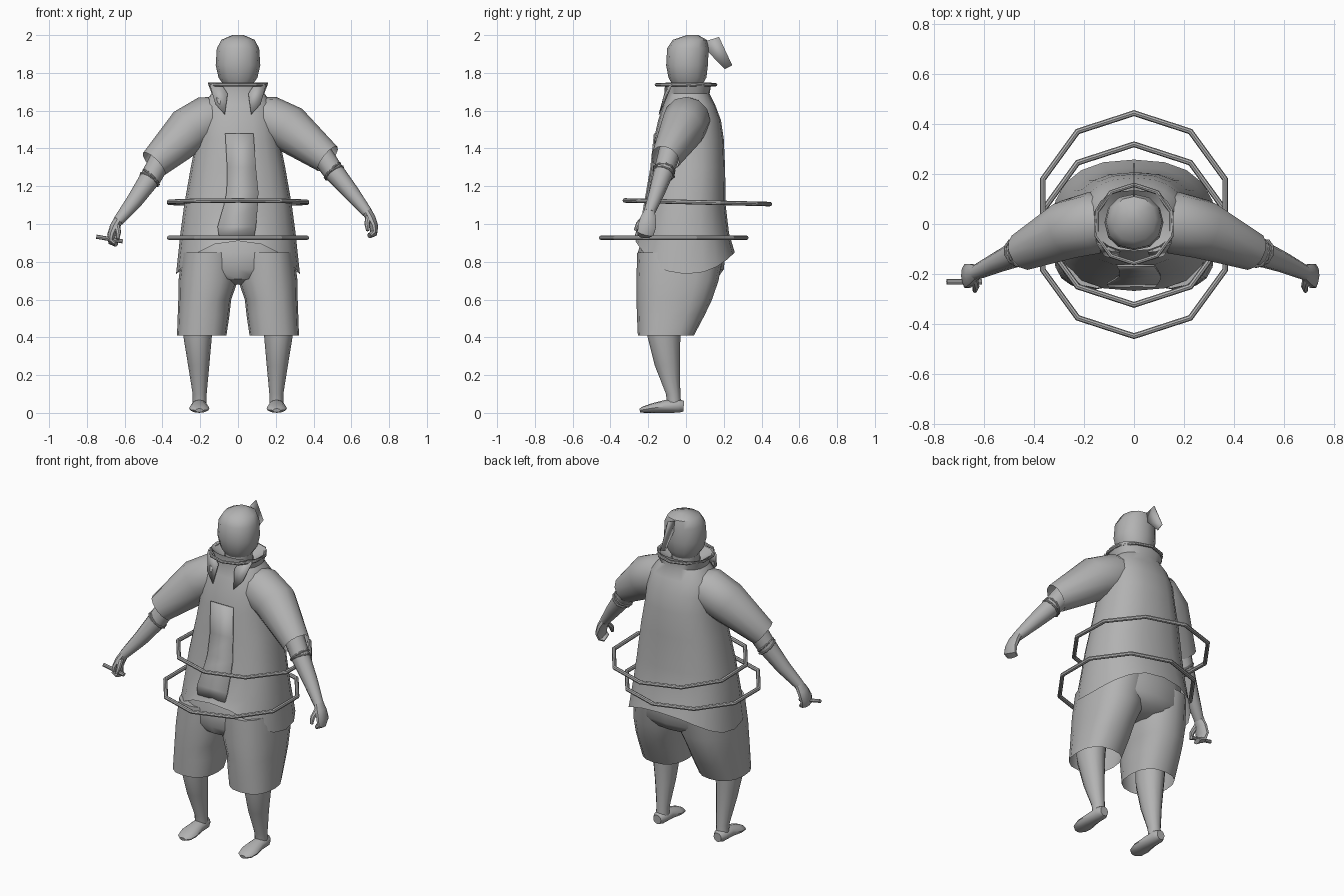
import bpy, bmesh, math
from mathutils import Vector, Matrix

cube = bpy.data.objects.get("Cube")
if cube:
    bpy.data.objects.remove(cube, do_unlink=True)

GREY = bpy.data.materials.new("plain grey")
GREY.use_nodes = True
GREY.diffuse_color = (0.45, 0.45, 0.45, 1)
GREY.node_tree.nodes["Principled BSDF"].inputs["Base Color"].default_value = (0.45, 0.45, 0.45, 1)


def finish(obj, angle=40):
    if not obj.data.materials:
        obj.data.materials.append(GREY)
    bpy.ops.object.select_all(action='DESELECT')
    obj.select_set(True)
    bpy.context.view_layer.objects.active = obj
    bpy.ops.object.shade_smooth_by_angle(angle=math.radians(angle))
    return obj


def from_bmesh(name, bm):
    bmesh.ops.recalc_face_normals(bm, faces=bm.faces)
    mesh = bpy.data.meshes.new(name)
    bm.to_mesh(mesh)
    bm.free()
    obj = bpy.data.objects.new(name, mesh)
    bpy.context.collection.objects.link(obj)
    return finish(obj)


def skin(name, rings, cap_start=True, cap_end=True):
    """Bridge a list of equal point rings."""
    bm = bmesh.new()
    loops = [[bm.verts.new(p) for p in ring] for ring in rings]
    n = len(loops[0])
    for a, b in zip(loops, loops[1:]):
        for i in range(n):
            j = (i + 1) % n
            bm.faces.new((a[i], a[j], b[j], b[i]))
    if cap_start:
        bm.faces.new(loops[0])
    if cap_end:
        bm.faces.new(loops[-1])
    return from_bmesh(name, bm)


def circle(n, p=2.0):
    """Unit superellipse; a higher p is squarer."""
    def f(v):
        return math.copysign(abs(v) ** (2 / p), v) if abs(v) > 1e-6 else 0.0
    return [(f(math.cos(t)), f(math.sin(t))) for t in (2 * math.pi * i / n for i in range(n))]


def level(z, rx, front, back, n=16, p=2.3, x=0):
    """Horizontal ring from half width and front and back limits."""
    cy, ry = (front + back) / 2, (back - front) / 2
    return [Vector((x + rx * c, cy + ry * s, z)) for c, s in circle(n, p)]


def tube(name, pts, ref=(0, 1, 0), n=10, cap_start=True, cap_end=True):
    """Sweep an ellipse along points given as x, y, z, across radius, ref radius."""
    centres = [Vector(p[:3]) for p in pts]
    rings = []
    for i, p in enumerate(pts):
        d = (centres[min(i + 1, len(pts) - 1)] - centres[max(i - 1, 0)]).normalized()
        v = Vector(ref)
        v = (v - d * v.dot(d)).normalized()
        u = v.cross(d)
        rings.append([centres[i] + u * c * p[3] + v * s * p[4] for c, s in circle(n)])
    return skin(name, rings, cap_start, cap_end)


def hoop(name, loc, radius, minor, rot, segments=10):
    bpy.ops.mesh.primitive_torus_add(major_radius=radius, minor_radius=minor, major_segments=segments,
                                     minor_segments=8, location=loc, rotation=rot)
    obj = bpy.context.object
    obj.name = name
    return finish(obj, 30)


def plate(name, faces, thick):
    """Thin sheet made of point lists."""
    bm = bmesh.new()
    for pts in faces:
        bm.faces.new([bm.verts.new(p) for p in pts])
    bmesh.ops.remove_doubles(bm, verts=bm.verts, dist=0.0001)
    obj = from_bmesh(name, bm)
    mod = obj.modifiers.new("thickness", 'SOLIDIFY')
    mod.thickness = thick
    mod.offset = 0
    return obj


# Head, neck and hair tuft
head = [(1.735, .075, -.07, .085), (1.775, .103, -.093, .108), (1.84, .118, -.105, .116),
        (1.93, .112, -.1, .12), (1.975, .088, -.07, .11), (2.0, .03, .005, .065)]
skin("head", [level(*r, n=12, p=2.2) for r in head])
skin("neck", [level(z, .075, -.07, .08, n=12) for z in (1.66, 1.76)])
tuft = [(.11, 1.97), (.175, 1.99), (.245, 1.84), (.205, 1.82), (.118, 1.91)]
plate("hair_tuft", [[(0, y, z) for y, z in tuft]], .004)

# Shirt with a hem that rises at the front and back
shirt = [(.735, .328, -.268, .258), (.95, .305, -.242, .228), (1.1, .285, -.217, .21),
         (1.3, .25, -.182, .207), (1.45, .22, -.17, .2), (1.55, .21, -.147, .185),
         (1.63, .19, -.122, .155), (1.69, .14, -.1, .125), (1.75, .16, -.108, .135),
         (1.7, .08, -.075, .085)]
rings = [level(*r, n=20, p=2.4) for r in shirt]
for point, (c, s) in zip(rings[0], circle(20)):
    point.z += (.115 if s > 0 else .175) * s * s
skin("shirt", rings, False, False)


def shirt_front(z):
    for a, b in zip(shirt, shirt[1:]):
        if a[0] <= z <= b[0]:
            return a[2] + (b[2] - a[2]) * (z - a[0]) / (b[0] - a[0])
    return shirt[0][2]


# Front panel and lapels lying on the shirt
panel = [(.93, -.1, .085), (.985, -.108, .095), (1.1, -.075, .105), (1.17, -.06, .108),
         (1.3, -.058, .095), (1.48, -.068, .082)]
rows = [[(x, shirt_front(z) - .003, z) for x in (left, right)] for z, left, right in panel]
plate("front_panel", [(a[0], a[1], b[1], b[0]) for a, b in zip(rows, rows[1:])], .008)
lapel = [(.09, -.108, 1.745), (.055, -.112, 1.69), (.07, -.142, 1.58), (.12, -.125, 1.635), (.15, -.075, 1.74)]
for side, s in (("left", 1), ("right", -1)):
    plate(side + "_lapel", [[(s * x, y, z) for x, y, z in lapel]], .006)

# Shorts: hips plus one open leg on each side
hips = [(.95, .285, -.225, .2), (.85, .29, -.255, .21), (.76, .29, -.255, .2),
        (.71, .22, -.23, .165), (.68, .08, -.15, .08)]
skin("shorts_hips", [level(*r, p=2.4) for r in hips])
short_leg = [(.41, .131, -.255, .042, .192), (.52, .137, -.26, .1, .182), (.6, .14, -.262, .138, .176),
             (.7, .157, -.263, .172, .158), (.85, .148, -.258, .2, .148)]

for side, s in (("left", 1), ("right", -1)):
    skin(side + "_shorts_leg", [level(z, rx, f, b, 16, 2.4, s * x) for z, rx, f, b, x in short_leg], False, True)
    # Lower leg and foot
    shin = [(.55, .085, -.21, -.02, .215), (.41, .076, -.205, -.03, .214), (.25, .056, -.165, -.032, .208),
            (.1, .037, -.106, -.03, .203), (.05, .037, -.1, -.026, .203)]
    skin(side + "_leg", [level(z, rx, f, b, 12, 2, s * x) for z, rx, f, b, x in shin])
    foot = [(-.012, .035, .026, .028), (-.04, .037, .042, .036), (-.11, .034, .043, .034),
            (-.18, .025, .054, .025), (-.225, .017, .045, .017), (-.245, .013, .02, .01)]
    tube(side + "_foot", [(s * .205, y, z, a, b) for y, z, a, b in foot], (0, 0, 1), 12)

    # The right arm hangs slightly closer and lower
    dx, dz = (0, 0) if s > 0 else (-.05, -.045)

    def at(x, y, z, a, b, k=1):
        return (s * (x + dx * k), y, z + dz * k, a, b)

    tube(side + "_sleeve", [at(.07, .015, 1.575, .1, .1, 0), at(.16, .005, 1.555, .125, .125, 0),
                            at(.27, -.02, 1.505, .126, .12, .2), at(.475, -.11, 1.345, .082, .078, .6)],
         n=12, cap_end=False)
    tube(side + "_forearm", [at(.43, -.085, 1.385, .06, .06, .6), at(.5, -.115, 1.285, .056, .054, .8),
                             at(.6, -.155, 1.165, .043, .041), at(.685, -.195, 1.06, .028, .03)])
    # Twisted armband
    axis = Vector((s * .19, -.08, -.23))
    for k, tilt in enumerate((.12, -.12)):
        turn = (axis + Vector((0, tilt * .3, tilt * .3))).to_track_quat('Z', 'Y').to_euler()
        hoop(side + "_armband_" + str(k + 1), at(.5 + .01 * k, -.116, 1.283 - .012 * k, 0, 0, .8)[:3],
             .056, .006, turn)
    # Curled hand and thumb
    tube(side + "_hand", [at(.68, -.192, 1.07, .026, .028), at(.703, -.2, 1.03, .026, .043),
                          at(.72, -.207, .985, .023, .05), at(.718, -.215, .95, .02, .045),
                          at(.695, -.222, .938, .014, .036)])
    tube(side + "_thumb", [at(.692, -.22, 1.035, .016, .018), at(.683, -.252, 1.0, .014, .014),
                           at(.687, -.268, .965, .009, .009)], (1, 0, 0), 8)

# Stick held in the right hand
tube("hand_stick", [(-.75, -.232, .933, .011, .011), (-.61, -.232, .908, .011, .011)], n=8)

# Decagonal hoops around the neck and waist
for name, y, z, radius, minor, tilt in (("neck_hoop", 0, 1.737, .157, .009, 0),
                                        ("upper_waist_hoop", .06, 1.115, .384, .012, -.025),
                                        ("lower_waist_hoop", -.065, .927, .384, .012, 0)):
    turn = (Matrix.Rotation(tilt, 3, 'X') @ Matrix.Rotation(math.pi / 2, 3, 'Z')).to_euler()
    hoop(name, (0, y, z), radius, minor, turn)
